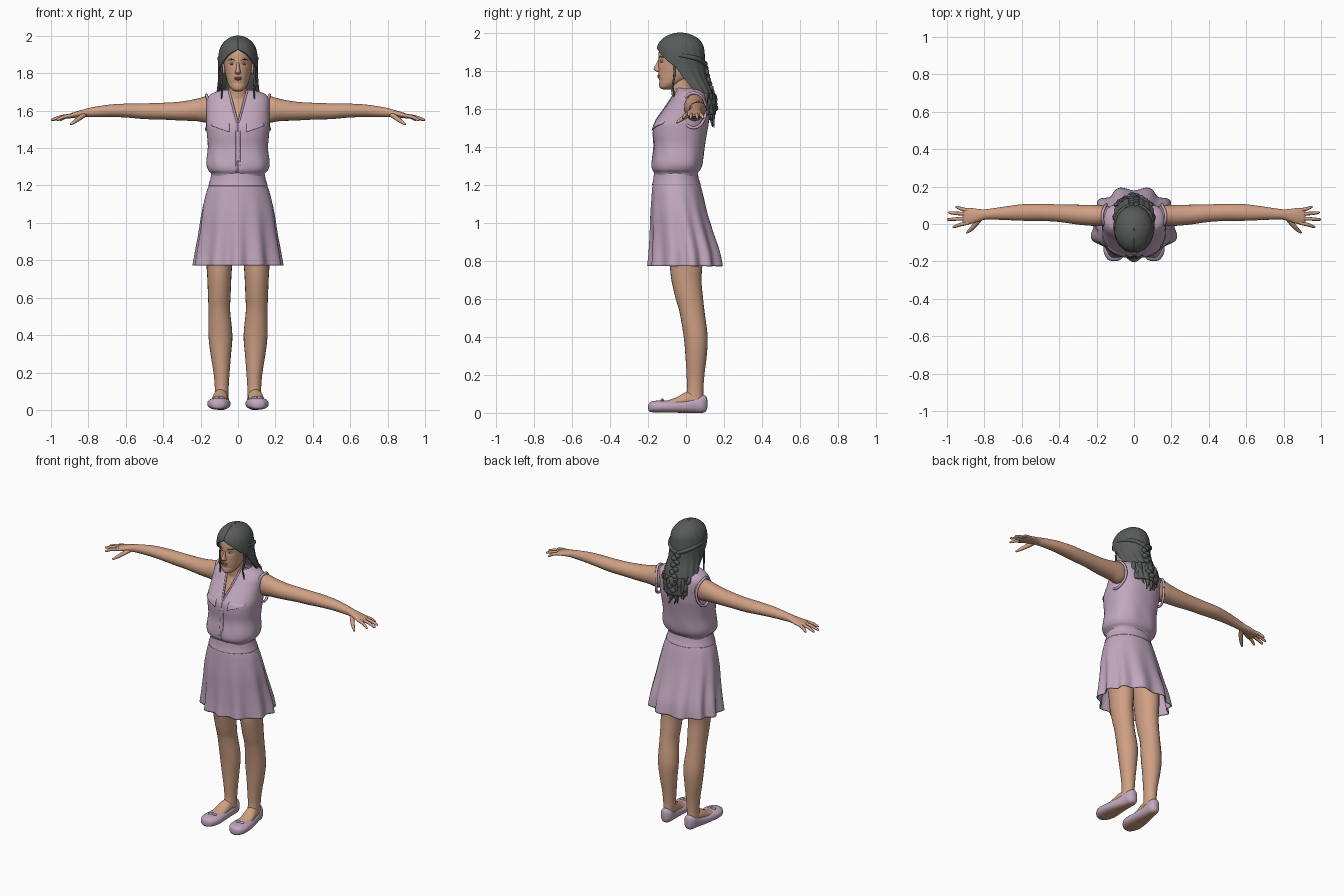
import bpy, bmesh, math, random
from math import sin, cos, pi
random.seed(4)


def material(name, rgb):
    m = bpy.data.materials.new(name)
    m.diffuse_color = (*rgb, 1)
    return m


SKIN = material("skin", (0.62, 0.35, 0.23))
LILAC = material("lilac_cloth", (0.54, 0.39, 0.52))
HAIR = material("dark_grey_hair", (0.10, 0.105, 0.105))
LIPS = material("lips", (0.46, 0.17, 0.14))
WHITE = material("eye_white", (0.6, 0.52, 0.47))
BROWN = material("brow_brown", (0.16, 0.09, 0.06))


def finish(name, bm, mat, thick=0, mirror=False):
    bmesh.ops.recalc_face_normals(bm, faces=bm.faces[:])
    me = bpy.data.meshes.new(name)
    bm.to_mesh(me)
    bm.free()
    me.materials.append(mat)
    me.shade_smooth()
    ob = bpy.data.objects.new(name, me)
    bpy.context.collection.objects.link(ob)
    if thick:
        s = ob.modifiers.new("thickness", 'SOLIDIFY')
        s.thickness, s.offset = thick, 0
    if mirror:
        ob.modifiers.new("mirror", 'MIRROR').use_mirror_merge = False
    return ob


def smooth_rows(rows, steps):
    """Catmull-Rom interpolation through rows of numbers."""
    out = []
    for i in range(len(rows) - 1):
        p0, p1, p2 = rows[max(i - 1, 0)], rows[i], rows[i + 1]
        p3 = rows[min(i + 2, len(rows) - 1)]
        for s in range(steps):
            t = s / steps
            out.append([b + .5 * t * (c - a + t * (2*a - 5*b + 4*c - d + t * (3*(b - c) + d - a)))
                        for a, b, c, d in zip(p0, p1, p2, p3)])
    return out + [list(rows[-1])]


def lerp(rows, t):
    """Row at height t, from rows sorted by their first number."""
    for a, b in zip(rows, rows[1:]):
        if t <= b[0]:
            f = max(0, (t - a[0]) / (b[0] - a[0]))
            return [u + (v - u) * f for u, v in zip(a, b)]
    return rows[-1]


def spow(v, p):
    return math.copysign(abs(v) ** p, v)


def loft(name, rows, mat, axis='z', sides=24, steps=4, n=2, gap=None, fold=None,
         cap=True, thick=0, mirror=False, warp=None):
    """Skin over (position, centre a, centre b, radius a, radius b); angle 0 is the front."""
    bm = bmesh.new()
    rings = []
    for t, a, b, ra, rb in smooth_rows(rows, steps):
        g = gap(t) if gap else 0
        ring = []
        for i in range(sides + (1 if gap else 0)):
            th = g + (2 * pi - 2 * g) * i / sides
            f = fold(th, t) if fold else 1
            u = a + ra * f * spow(sin(th), 2 / n)
            v = b - rb * f * spow(cos(th), 2 / n)
            co = {'z': (u, v, t), 'x': (t, u, v), 'y': (u, t, v)}[axis]
            ring.append(bm.verts.new(warp(*co) if warp else co))
        rings.append(ring)
    for r, q in zip(rings, rings[1:]):
        for i in range(sides):
            j = i + 1 if gap else (i + 1) % sides
            bm.faces.new((r[i], r[j], q[j], q[i]))
    if cap and not gap:
        bm.faces.new(rings[0])
        bm.faces.new(rings[-1])
    return finish(name, bm, mat, thick, mirror)


def tubes(name, paths, mat, mirror=False):
    """Tapered round strands through (x, y, z, radius) points."""
    cu = bpy.data.curves.new(name, 'CURVE')
    cu.dimensions, cu.bevel_depth, cu.bevel_resolution, cu.use_fill_caps = '3D', 1, 2, True
    if mirror:
        paths = paths + [[(-p[0], *p[1:]) for p in path] for path in paths]
    for path in paths:
        pts = smooth_rows(path, 4)
        sp = cu.splines.new('POLY')
        sp.points.add(len(pts) - 1)
        for sv, p in zip(sp.points, pts):
            sv.co, sv.radius = (*p[:3], 1), max(p[3], .001)
        sp.use_smooth = True
    cu.materials.append(mat)
    bpy.context.collection.objects.link(bpy.data.objects.new(name, cu))


def blobs(name, items, mat, mirror=False):
    """Ellipsoids given as (centre, radii)."""
    bm = bmesh.new()
    for c, r in items:
        vs = bmesh.ops.create_uvsphere(bm, u_segments=14, v_segments=10, radius=1)['verts']
        for v in vs:
            v.co = [c[k] + v.co[k] * r[k] for k in range(3)]
    return finish(name, bm, mat, mirror=mirror)


# Head, with eye sockets pressed in, plus neck and upper chest
def sockets(x, y, z):
    if y < -.05:
        y += .007 * math.exp(-((abs(x) - .032) / .016) ** 2 - ((z - 1.85) / .013) ** 2)
        y += .004 * math.exp(-(x / .04) ** 2 - ((z - 1.748) / .008) ** 2)
    return x, y, z


loft("head", [(1.703, 0, -.10, .015, .02), (1.713, 0, -.1, .034, .039), (1.74, 0, -.077, .052, .066),
              (1.78, 0, -.05, .064, .095), (1.83, 0, -.035, .073, .11), (1.88, 0, -.03, .078, .115),
              (1.92, 0, -.03, .077, .108), (1.96, 0, -.03, .058, .08), (1.98, 0, -.03, .02, .03)],
     SKIN, sides=48, steps=6, warp=sockets)
loft("nose", [(1.866, 0, -.136, .006, .007), (1.838, 0, -.144, .008, .013), (1.812, 0, -.15, .013, .02),
              (1.801, 0, -.147, .016, .016), (1.793, 0, -.143, .006, .006)], SKIN, sides=16)
blobs("ear", [((.077, -.025, 1.825), (.01, .018, .03))], SKIN, mirror=True)
blobs("lips", [((0, -.142, 1.776), (.023, .008, .005)), ((0, -.142, 1.768), (.019, .009, .006))], LIPS)
blobs("eyeball", [((.032, -.127, 1.85), (.013, .007, .006))], WHITE, mirror=True)
blobs("iris", [((.032, -.1325, 1.85), (.005, .0025, .0055))], BROWN, mirror=True)
tubes("eyebrow", [[(.014, -.142, 1.869, .002), (.034, -.134, 1.875, .003), (.054, -.114, 1.87, .001)]],
      BROWN, mirror=True)
loft("neck_and_chest", [(1.45, 0, -.02, .13, .12), (1.55, 0, -.015, .135, .108), (1.61, 0, .005, .125, .1),
                        (1.655, 0, .01, .1, .085), (1.68, 0, -.01, .062, .066),
                        (1.71, 0, -.024, .05, .056), (1.77, 0, -.03, .047, .055)], SKIN, sides=32)

# Blouse: loft split along the front, opening in a V at the neck
BLOUSE = [(1.245, 0, -.052, .134, .105), (1.265, 0, -.052, .14, .112), (1.285, 0, -.05, .158, .126),
          (1.32, 0, -.045, .166, .132), (1.40, 0, -.035, .158, .131), (1.47, 0, -.032, .163, .139),
          (1.52, 0, -.025, .167, .141), (1.57, 0, -.007, .166, .126), (1.62, 0, .011, .167, .108),
          (1.66, 0, .02, .164, .092), (1.688, 0, .022, .14, .075), (1.708, 0, .018, .082, .065)]
NB = 2.4


def v_width(z):
    return max(0, .042 * (z - 1.535) / .16)


def front_point(x, z, off):
    _, _, cy, rx, ry = lerp(BLOUSE, z)
    return x, cy - off - ry * (1 - min(.98, abs(x) / rx) ** NB) ** (1 / NB), z


def patch(name, x0, x1, top, bot, off_top, off_bot, mirror=False):
    """Thin cloth plate lying on the front of the blouse."""
    bm = bmesh.new()
    grid = []
    for i in range(9):
        x = x0 + (x1 - x0) * i / 8
        grid.append([bm.verts.new(front_point(x, top(x) + (bot(x) - top(x)) * k / 8,
                     off_top + (off_bot - off_top) * k / 8)) for k in range(9)])
    for a, b in zip(grid, grid[1:]):
        for k in range(8):
            bm.faces.new((a[k], b[k], b[k + 1], a[k + 1]))
    finish(name, bm, LILAC, .004, mirror)


loft("blouse", BLOUSE, LILAC, sides=64, steps=5, n=NB, thick=.006,
     gap=lambda z: math.asin(min(.9, (v_width(z) / .15) ** (NB / 2))),
     fold=lambda th, z: 1 + .012 * sin(9 * th + 20 * z) * max(0, 1 - abs(z - 1.34) / .1))
patch("button_placket", -.012, .012, lambda x: 1.535, lambda x: 1.275, .003, .003)
patch("pocket_flap", .045, .14, lambda x: 1.535, lambda x: 1.485 + .35 * (x - .045), .002, .012, True)
tubes("collar_edge", [[(*front_point(v_width(z) + .003, z, .002), .006)
                       for z in (1.535, 1.57, 1.61, 1.65, 1.68, 1.704)]], LILAC, True)
tubes("armhole_edge", [[(.17 - .022 * cos(a) ** 2, .04 + .064 * cos(a), 1.592 + .092 * sin(a), .008)
                        for a in [k * pi / 8 for k in range(17)]]], LILAC, True)

# Flared skirt with folds growing towards the hem, and its waistband
loft("skirt", [(1.262, 0, -.055, .134, .107), (1.2, 0, -.05, .153, .123), (1.15, 0, -.045, .17, .132),
               (1.05, 0, -.035, .192, .147), (.95, 0, -.02, .205, .163), (.85, 0, -.005, .22, .18),
               (.772, 0, 0, .23, .189)], LILAC, sides=144, steps=5, cap=False, thick=.006,
     fold=lambda th, z: 1 + .065 * max(0, (1.2 - z) / .43) ** 1.3 * cos(11 * th + .7 * sin(3 * th)))
loft("waistband", [(1.198, 0, -.05, .156, .126), (1.23, 0, -.052, .146, .117),
                   (1.268, 0, -.054, .138, .111)], LILAC, sides=48, cap=False, thick=.006)

# Arms, fingers and thumbs
loft("arm", [(.11, .045, 1.605, .045, .06), (.17, .045, 1.606, .055, .07), (.22, .046, 1.604, .056, .06),
             (.3, .05, 1.598, .053, .051), (.4, .058, 1.597, .047, .045), (.5, .062, 1.597, .045, .042),
             (.58, .062, 1.6, .045, .038), (.68, .058, 1.6, .037, .033), (.78, .052, 1.592, .028, .026),
             (.82, .048, 1.587, .031, .021), (.87, .043, 1.578, .042, .016),
             (.905, .04, 1.57, .043, .012), (.918, .04, 1.567, .034, .007)],
     SKIN, axis='x', mirror=True)
fingers = []
for base, tip_x, tip_y in ((.006, .97, -.015), (.03, 1.0, .024), (.053, .993, .06), (.073, .955, .09)):
    fingers.append([(.885, base, 1.575, .01), ((.895 + tip_x) / 2, (base + tip_y) / 2, 1.566, .0095),
                    (tip_x - .008, tip_y, 1.552, .007), (tip_x, tip_y, 1.55, .003)])
fingers.append([(.82, .035, 1.58, .015), (.85, -.005, 1.558, .013), (.878, -.034, 1.538, .0095),
                (.895, -.048, 1.526, .005)])
tubes("fingers", fingers, SKIN, True)

# Legs and feet
loft("leg", [(1.05, .098, -.03, .08, .09), (.9, .1, -.01, .077, .09), (.78, .1, 0, .069, .086),
             (.7, .1, .002, .064, .079), (.6, .1, .018, .06, .072), (.53, .1, .032, .058, .066),
             (.4, .094, .051, .064, .063), (.3, .092, .053, .055, .056), (.2, .088, .05, .043, .047),
             (.12, .087, .048, .037, .043), (.06, .088, .042, .037, .05)], SKIN, mirror=True)
loft("foot", [(-.135, .102, .042, .03, .012), (-.1, .101, .045, .045, .02), (-.05, .099, .052, .043, .03),
              (0, .094, .066, .039, .043), (.05, .089, .07, .034, .04), (.09, .088, .075, .02, .02)],
     SKIN, axis='y', mirror=True)

# Flat shoes: bottom faces become the tan sole
shoe = loft("shoe", [(-.199, .105, .028, .008, .01), (-.19, .105, .031, .034, .025),
                     (-.16, .104, .033, .055, .031), (-.12, .102, .033, .062, .032),
                     (-.06, .1, .033, .056, .032), (0, .095, .035, .047, .035),
                     (.05, .089, .042, .041, .042), (.085, .087, .047, .037, .047),
                     (.105, .087, .049, .024, .04), (.112, .087, .049, .008, .02)],
            LILAC, axis='y', sides=40, n=2.4, mirror=True)
shoe.data.materials.append(SKIN)
for p in shoe.data.polygons:
    if p.center.z < .008 and p.normal.z < -.8:
        p.material_index = 1
blobs("shoe_bow", [((.088, -.125, .066), (.016, .01, .007)), ((.116, -.125, .066), (.016, .01, .007)),
                   ((.102, -.125, .068), (.006, .008, .007))], LILAC, True)

# Hair: shell open around the face, falling down the back
HAIRLINE = [(1.56, 2.0), (1.62, 1.8), (1.7, 1.65), (1.76, 1.5), (1.82, 1.3), (1.865, .85),
            (1.9, .5), (1.928, 0), (2, 0)]
loft("hair", [(1.57, 0, .06, .095, .09), (1.64, 0, .05, .105, .094), (1.7, 0, .03, .106, .099),
              (1.76, 0, 0, .101, .107), (1.82, 0, -.02, .1, .117), (1.88, 0, -.028, .1, .121),
              (1.93, 0, -.03, .091, .115), (1.965, 0, -.03, .069, .09), (1.988, 0, -.03, .036, .047),
              (1.996, 0, -.03, .004, .005)], HAIR, sides=96, steps=6, thick=.012,
     gap=lambda z: lerp(HAIRLINE, z)[1],
     fold=lambda th, z: 1 + (.006 + .03 * min(1, max(0, (1.84 - z) / .2))) * sin(17 * th + 25 * z))

# Loose wavy locks at the ends
locks = []
for k in range(13):
    th = 1.85 + (2 * pi - 3.7) * k / 12
    end = 1.485 + random.uniform(0, .08) + .05 * abs(k - 6) / 6
    x, y = .1 * sin(th), .055 - .088 * cos(th)
    path = []
    for s in range(6):
        z = 1.68 + (end - 1.68) * s / 5
        path.append((x * (1 - .03 * s) + random.uniform(-.009, .009), y + random.uniform(-.007, .007),
                     z, (.015, .016, .015, .012, .008, .002)[s]))
    locks.append(path)
tubes("hair_locks", locks, HAIR)
tubes("face_strands", [[(.088, -.06, 1.84, .006), (.09, -.062, 1.77, .006), (.084, -.07, 1.72, .005),
                        (.088, -.062, 1.67, .004), (.083, -.068, 1.62, .002)]], HAIR, True)

# Side twists meeting in a plait at the back
tubes("hair_twists", [[(.082, -.085, 1.885, .006), (.1, -.02, 1.88, .011), (.082, .052, 1.865, .013),
                       (.04, .09, 1.845, .013), (0, .1, 1.825, .012)]], HAIR, True)
blobs("plait", [(((-1) ** k * .011, lerp([(1.6, .158), (1.7, .135), (1.76, .116), (1.84, .1)], z)[1], z),
                 (.019, .013, .017)) for k, z in enumerate(1.835 - .021 * i for i in range(12))], HAIR)
